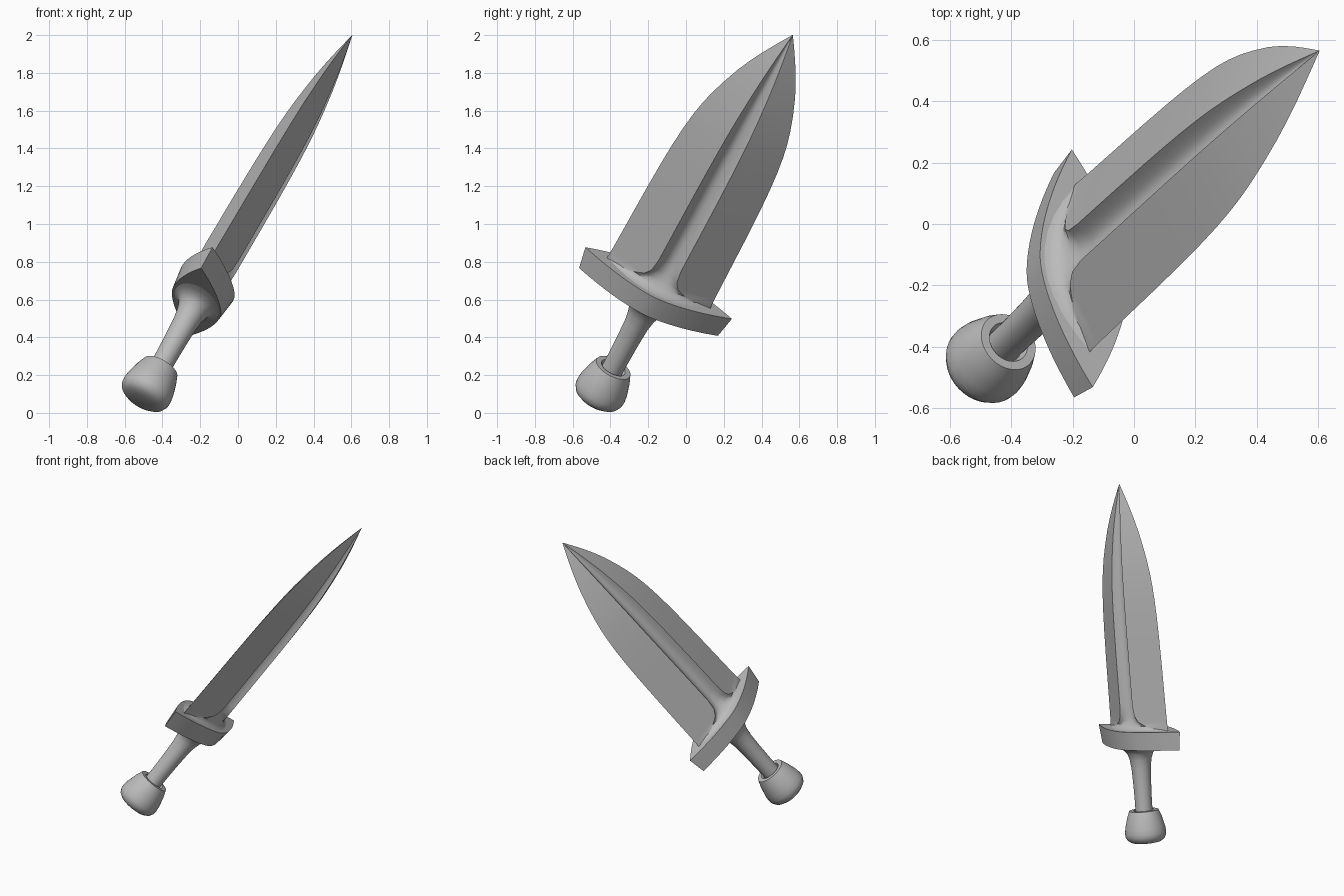
import bpy, bmesh, math
from mathutils import Vector, Matrix

cube = bpy.data.objects.get("Cube")
if cube:
    bpy.data.objects.remove(cube, do_unlink=True)

steel = bpy.data.materials.new("plain grey")
GREY = (0.5, 0.5, 0.5, 1)
steel.use_nodes = True
steel.diffuse_color = GREY
steel.node_tree.nodes["Principled BSDF"].inputs["Base Color"].default_value = GREY

# Dagger frame: local x = blade width, local y = thickness, local z = length
origin = Vector((-0.422, -0.377, 0.258))
tip = Vector((0.605, 0.565, 2.0))
length = (tip - origin).length
along = (tip - origin).normalized()
across = Vector((0.08, -0.895, 0.44))
across = (across - along * across.dot(along)).normalized()
thick = along.cross(across)
FRAME = Matrix.Translation(origin) @ Matrix((across, thick, along)).transposed().to_4x4()


def loft(name, rings, angle=30):
    """Skin a stack of closed rings and cap both ends."""
    bm = bmesh.new()
    rows = [[bm.verts.new(p) for p in ring] for ring in rings]
    n = len(rows[0])
    for a, b in zip(rows, rows[1:]):
        for i in range(n):
            j = (i + 1) % n
            bm.faces.new((a[i], a[j], b[j], b[i]))
    bm.faces.new(rows[0][::-1])
    bm.faces.new(rows[-1])
    bmesh.ops.recalc_face_normals(bm, faces=bm.faces)
    mesh = bpy.data.meshes.new(name)
    bm.to_mesh(mesh)
    bm.free()
    mesh.materials.append(steel)
    obj = bpy.data.objects.new(name, mesh)
    bpy.context.collection.objects.link(obj)
    obj.matrix_world = FRAME
    bpy.ops.object.select_all(action="DESELECT")
    obj.select_set(True)
    bpy.context.view_layer.objects.active = obj
    bpy.ops.object.shade_smooth_by_angle(angle=math.radians(angle))
    return obj


def oval(rx, ry, z, shift, n=40):
    angles = [k * math.tau / n for k in range(n)]
    return [(rx * math.cos(a), shift + ry * math.sin(a), z) for a in angles]


def lens(half, front, back, z, n=24):
    """Pointed oval with sharp ends on the width axis."""
    us = [1 - 2 * k / n for k in range(n + 1)]
    curve = [(half * u, 1 - abs(u) ** 1.65) for u in us]
    ring = [(x, front * d, z) for x, d in curve]
    return ring + [(x, -back * d, z) for x, d in curve[-2:0:-1]]


def blade_ring(z, half, crease=0.22, centre=0.16):
    """Flat bevels from the edges to a hollow between two creases."""
    crease_y = 0.425 * (1 - crease)
    ts = [1 - k / 5 for k in range(11)]
    top = [(half * crease * t, half * (centre + (crease_y - centre) * t * t), z) for t in ts]
    ring = [(half, 0, z)] + top + [(-half, 0, z)]
    return ring + [(x, -y, z) for x, y, z in reversed(top)]


# Pommel: flat-bottomed bulb with a recessed top
pommel = [(0.004, -0.238), (0.06, -0.236), (0.1, -0.229), (0.125, -0.213), (0.138, -0.188),
          (0.14, -0.165), (0.136, -0.13), (0.118, -0.06), (0.1, -0.012), (0.07, -0.012),
          (0.06, -0.04)]
loft("pommel", [oval(r, r, z, 0.02) for r, z in pommel], 45)

# Grip: slim rod flaring into an oval under the guard
grip = [(0.058, 0.058, -0.06), (0.058, 0.058, 0.05), (0.061, 0.061, 0.17),
        (0.066, 0.066, 0.28), (0.076, 0.074, 0.34), (0.092, 0.085, 0.38),
        (0.12, 0.102, 0.405), (0.16, 0.12, 0.417), (0.2, 0.132, 0.423)]
loft("grip", [oval(rx, ry, z, 0.018 - 0.02 * z) for rx, ry, z in grip], 60)

# Guard: pointed oval block, slightly wider at the top
loft("guard", [lens(0.41, 0.155, 0.138, 0.422), lens(0.433, 0.17, 0.155, 0.55)])

# Blade root: position, half width, crease fraction, hollow height fraction
root = [(0.549, 0.305, 0.97, 0.47), (0.553, 0.305, 0.93, 0.41), (0.562, 0.305, 0.74, 0.345),
        (0.58, 0.304, 0.5, 0.28), (0.61, 0.303, 0.33, 0.225), (0.65, 0.302, 0.25, 0.185)]
# Blade outline: position, half width
outline = [(0.72, 0.301), (1.0, 0.297), (1.2, 0.292), (1.33, 0.286), (1.45, 0.277),
           (1.55, 0.265), (1.63, 0.251), (1.71, 0.232), (1.8, 0.205), (1.9, 0.17),
           (1.98, 0.136), (2.06, 0.097), (2.13, 0.059), (2.19, 0.025), (length, 0.001)]
loft("blade", [blade_ring(*s) for s in root + outline])
